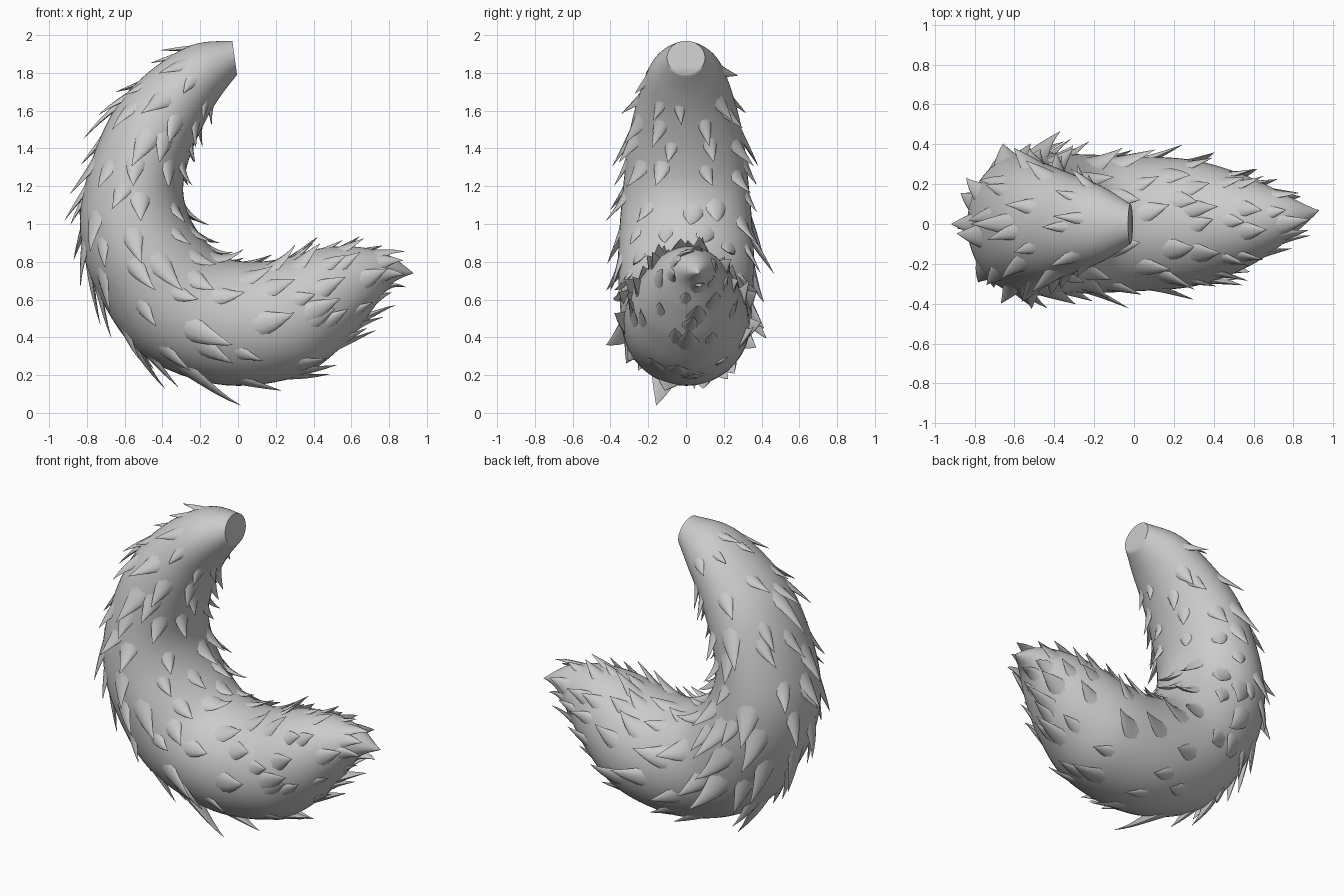
import bpy, bmesh, math, random
from mathutils import Vector

if "Cube" in bpy.data.objects:
    bpy.data.objects.remove(bpy.data.objects["Cube"])

random.seed(7)

# Tail stations: inner edge x,z / outer edge x,z / half depth in y
ST = [(-.005, 1.79, -.03, 1.97, .10), (-.09, 1.68, -.25, 1.945, .19),
      (-.17, 1.55, -.49, 1.79, .25), (-.25, 1.37, -.67, 1.58, .30),
      (-.29, 1.20, -.80, 1.25, .33), (-.265, 1.06, -.835, .95, .35),
      (-.19, .93, -.75, .65, .36), (-.07, .825, -.51, .31, .35),
      (.08, .80, -.10, .15, .34), (.25, .82, .31, .19, .32),
      (.43, .87, .55, .35, .26), (.62, .88, .70, .53, .18),
      (.79, .84, .81, .68, .09), (.93, .74, .93, .74, .0)]
N = len(ST) - 1


def station(t):
    """Smooth (Catmull-Rom) station at parameter t."""
    t = min(max(t, 0), N)
    i = min(int(t), N - 1)
    f = t - i
    p0, p1, p2, p3 = (ST[min(max(i + k, 0), N)] for k in (-1, 0, 1, 2))
    return [.5 * (2 * b + (c - a) * f + (2 * a - 5 * b + 4 * c - d) * f * f
                  + (3 * b - a - 3 * c + d) * f ** 3)
            for a, b, c, d in zip(p0, p1, p2, p3)]


def surf(t, a):
    """Point on the tail; a = 0 is the outer side, pi the inner side."""
    xi, zi, xo, zo, ry = station(t)
    c = math.cos(a)
    return Vector(((xi + xo) / 2 + c * (xo - xi) / 2,
                   ry * math.sin(a) + .07 * (max(t, 0) / N) ** 8,
                   (zi + zo) / 2 + c * (zo - zi) / 2))


def frame(t, a):
    t = min(max(t, .1), N - .15)
    ft = (surf(t + .05, a) - surf(t - .05, a)) / .1
    fa = surf(t, a + .05) - surf(t, a - .05)
    n = fa.cross(ft).normalized()
    xi, zi, xo, zo, _ = station(t)
    if n.dot(surf(t, a) - Vector(((xi + xo) / 2, 0, (zi + zo) / 2))) < 0:
        n.negate()
    return ft, n


def loft(bm, rings):
    vs = [[bm.verts.new(p) for p in r] for r in rings]
    m = len(vs[0])
    for r, s in zip(vs, vs[1:]):
        for j in range(m):
            k = (j + 1) % m
            bm.faces.new((r[j], r[k], s[k], s[j]))
    bm.faces.new(vs[0][::-1])
    bm.faces.new(vs[-1])


def tuft(bm, t0, a0, length, width, lift, curl=0):
    """Pointed lock of fur growing along the surface and lifting off."""
    ft, _ = frame(t0, a0)
    lt = min(max(length / ft.length, .6), 2.2)
    lt = min(lt, N - .1 - t0)
    rings = []
    for i in range(9):
        u = i / 8
        t, a = t0 + lt * u, a0 + curl * u * u
        tt, n = frame(t, a)
        b = n.cross(tt).normalized()
        w = width * max(1 - u ** 1.5, .01)
        th = .038 * max(1 - u, .015) ** .8
        c = surf(t, a) + n * (-.045 + (lift + .045) * u ** 1.5)
        ring = []
        for j in range(10):
            p = 2 * math.pi * j / 10
            s = w * math.cos(p)
            h = th * math.sin(p) * (1 if math.sin(p) > 0 else .5)
            ring.append(c + b * s + n * (h - 1.6 * s * s))
        rings.append(ring)
    loft(bm, rings)


def finish(bm, name, mat):
    bmesh.ops.remove_doubles(bm, verts=bm.verts, dist=.0002)
    bmesh.ops.recalc_face_normals(bm, faces=bm.faces)
    me = bpy.data.meshes.new(name)
    bm.to_mesh(me)
    bm.free()
    ob = bpy.data.objects.new(name, me)
    bpy.context.collection.objects.link(ob)
    me.materials.append(mat)
    bpy.ops.object.select_all(action='DESELECT')
    ob.select_set(True)
    bpy.context.view_layer.objects.active = ob
    bpy.ops.object.shade_smooth_by_angle(angle=math.radians(50))


fur = bpy.data.materials.new("light grey fur")
fur.diffuse_color = (.6, .6, .6, 1)
fur.use_nodes = True
fur.node_tree.nodes["Principled BSDF"].inputs["Base Color"].default_value = fur.diffuse_color

# Tail body with a flat cut end
bm = bmesh.new()
loft(bm, [[surf(N * i / 90, 2 * math.pi * j / 48) for j in range(48)]
          for i in range(91)])
finish(bm, "tail_body", fur)

# Staggered rows of tufts
bm = bmesh.new()
t, row = .9, 0
while t < 11.4:
    ry = station(t)[4]
    n = max(5, round(5 + ry * 15))
    for k in range(n):
        a = 2 * math.pi * (k + .5 * (row % 2) + random.uniform(-.25, .25)) / n
        inner = .5 - .5 * math.cos(a)
        size = (.55 + 1.3 * ry) * random.uniform(.8, 1.2)
        tuft(bm, t + random.uniform(-.25, .25), a,
             size * (.30 - .08 * inner), size * .085,
             random.uniform(.035, .085) * (.6 + ry),
             random.uniform(-.15, .15))
    t += .78
    row += 1
# Long locks that set the outline: t, angle, length, width, lift
for args in [(.75, .15, .2, .05, .055), (7.3, -.35, .42, .1, .13),
             (6.6, .1, .36, .1, .10), (8.6, .1, .38, .1, .07),
             (9.6, .0, .32, .09, .08), (10.3, .2, .3, .08, .09),
             (5.2, .1, .36, .09, .07), (2.3, .0, .32, .08, .08),
             (3.9, .0, .3, .08, .08), (4.9, 1.7, .3, .08, .11),
             (7, -1.3, .32, .09, .10), (6.3, 1.2, .32, .09, .11),
             (9, -1.5, .3, .09, .07), (8.6, 2.9, .25, .07, .07)]:
    tuft(bm, *args)
finish(bm, "fur_tufts", fur)
